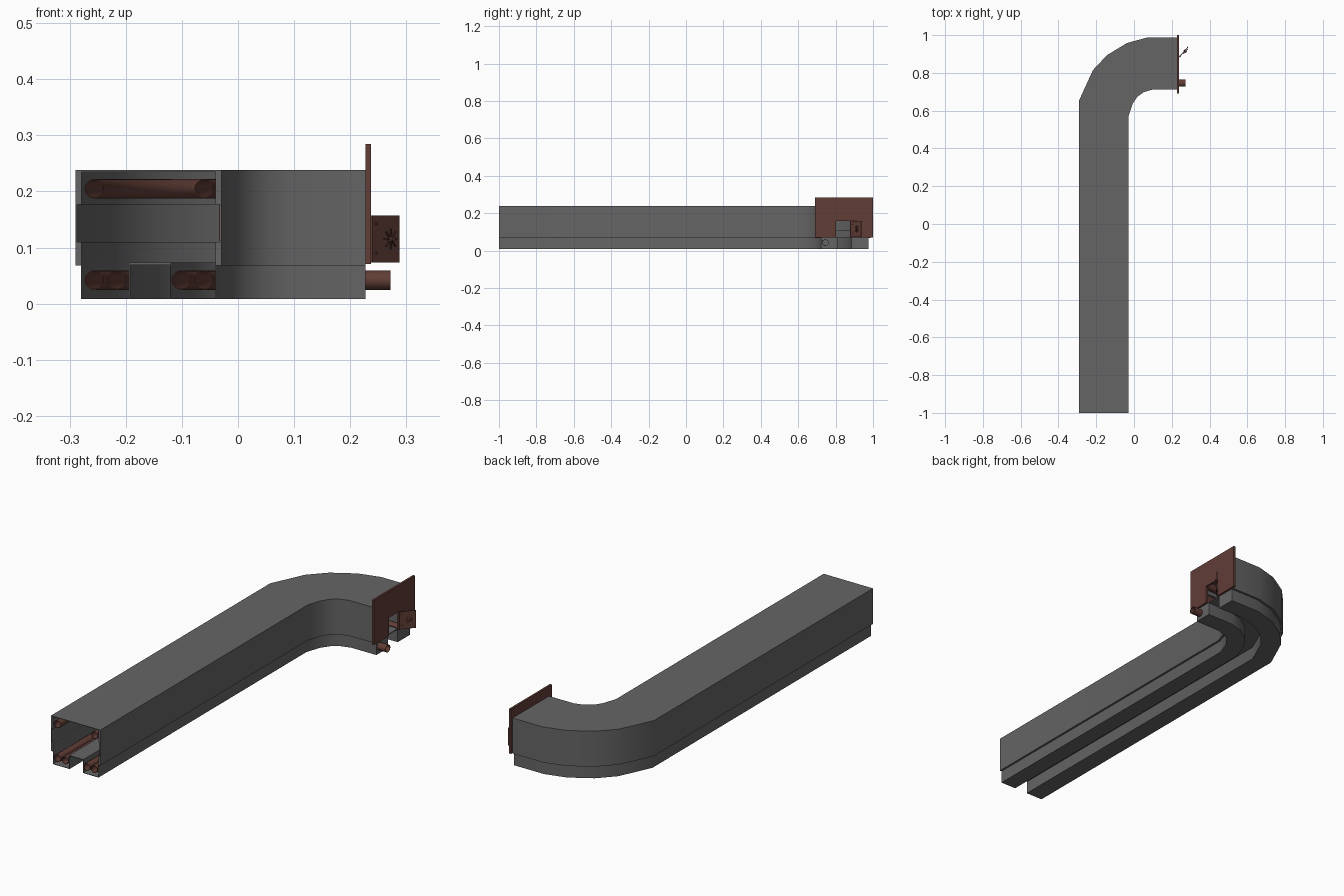
import bpy, bmesh, math
from mathutils import Vector, Matrix

if "Cube" in bpy.data.objects:
    bpy.data.objects.remove(bpy.data.objects["Cube"])


def material(name, rgb):
    m = bpy.data.materials.new(name)
    m.diffuse_color = (*rgb, 1)
    m.use_nodes = True
    m.node_tree.nodes["Principled BSDF"].inputs["Base Color"].default_value = m.diffuse_color
    return m


GREY = material("duct grey", (0.13, 0.13, 0.13))
BROWN = material("red brown", (0.12, 0.047, 0.037))

# Plan stations of the duct: (outer edge, inner edge), straight run then bend
XL, XR = -0.29, -0.029
PATH = [((XL, -1), (XR, -1)),
        ((XL, 0.656), (XR, 0.571)),
        ((-0.217, 0.815), (-0.007, 0.637)),
        ((-0.143, 0.894), (0.018, 0.674)),
        ((-0.037, 0.958), (0.052, 0.698)),
        ((0.069, 0.987), (0.095, 0.711)),
        ((0.227, 0.987), (0.227, 0.712))]


def finish(name, bm, mat):
    bmesh.ops.recalc_face_normals(bm, faces=bm.faces)
    me = bpy.data.meshes.new(name)
    bm.to_mesh(me)
    bm.free()
    me.materials.append(mat)
    ob = bpy.data.objects.new(name, me)
    bpy.context.collection.objects.link(ob)
    bpy.context.view_layer.objects.active = ob
    ob.select_set(True)
    bpy.ops.object.shade_smooth_by_angle(angle=math.radians(30))
    ob.select_set(False)
    return ob


def sweep(name, loops, path, mat):
    """Sweep closed (x, z) loops of the front section along the stations."""
    bm = bmesh.new()
    ends = ([], [])
    for loop in loops:
        rings = []
        for l, r in path:
            l, r = Vector((*l, 0)), Vector((*r, 0))
            rings.append([bm.verts.new(l.lerp(r, (x - XL) / (XR - XL)) + Vector((0, 0, z)))
                          for x, z in loop])
        n = len(loop)
        for a, b in zip(rings, rings[1:]):
            for i in range(n):
                j = (i + 1) % n
                bm.faces.new((a[i], a[j], b[j], b[i]))
        for k, ring in ((0, rings[0]), (1, rings[-1])):
            ends[k].extend(bm.edges.get((ring[i], ring[(i + 1) % n])) for i in range(n))
    for e in ends:
        bmesh.ops.triangle_fill(bm, edges=e, use_beauty=True)
    return finish(name, bm, mat)


def circle(x, z, r, n=16):
    return [(x + r * math.cos(2 * math.pi * i / n), z + r * math.sin(2 * math.pi * i / n))
            for i in range(n)]


def rect(x0, x1, z0, z1):
    return [(x0, z0), (x1, z0), (x1, z1), (x0, z1)]


# Duct shell: wide body, two lower channels, slot between, grooved inner walls
outer = [(XL, 0.068), (XL, 0.238), (XR, 0.238), (XR, 0.068), (-0.039, 0.068), (-0.039, 0.008),
         (-0.121, 0.008), (-0.121, 0.069), (-0.192, 0.069), (-0.192, 0.008),
         (-0.28, 0.008), (-0.28, 0.068)]
inner = [(-0.279, 0.11), (-0.287, 0.11), (-0.287, 0.177), (-0.279, 0.177), (-0.279, 0.235),
         (-0.04, 0.235), (-0.04, 0.177), (-0.032, 0.177), (-0.032, 0.11), (-0.04, 0.11),
         (-0.04, 0.01), (-0.119, 0.01), (-0.119, 0.073), (-0.194, 0.073),
         (-0.194, 0.01), (-0.279, 0.01)]
sweep("duct_shell", [outer, inner], PATH, GREY)

# Thin strip lying in the groove of the inner wall
sweep("groove_strip", [rect(-0.0335, -0.0322, 0.112, 0.175)], PATH, BROWN)

# Covers closing the lower channels at the far end
tail = [((0.222, 0.987), (0.222, 0.712)), ((0.2265, 0.987), (0.2265, 0.712))]
for i, (a, b) in enumerate(((-0.279, -0.194), (-0.119, -0.04))):
    sweep(f"channel_cover_{i}", [rect(a, b, 0.01, 0.073)], tail, GREY)

# Pipes: two upper, four lower; the innermost one pokes out of the end
inside = PATH[:-1] + [tail[0]]
stub = PATH[:-1] + [((0.272, 0.987), (0.272, 0.712))]
for i, (x, z) in enumerate(((-0.256, 0.205), (-0.06, 0.205), (-0.256, 0.042),
                            (-0.216, 0.042), (-0.101, 0.042), (-0.061, 0.042))):
    sweep(f"pipe_{i}", [circle(x, z, 0.0175), circle(x, z, 0.0155)],
          stub if i == 5 else inside, BROWN)

# End plate with a doorway notch
bm = bmesh.new()
outline = [(0.69, 0.071), (0.802, 0.071), (0.802, 0.158), (0.878, 0.158), (0.878, 0.071),
           (1.0, 0.071), (1.0, 0.285), (0.69, 0.285)]
face = bm.faces.new([bm.verts.new((0.227, y, z)) for y, z in outline])
ext = bmesh.ops.extrude_face_region(bm, geom=[face])["geom"]
bmesh.ops.translate(bm, vec=(0.01, 0, 0), verts=[v for v in ext if isinstance(v, bmesh.types.BMVert)])
finish("end_plate", bm, BROWN)

# Hinged flap standing ajar: local x along the flap, local y its thickness
FLAP = Matrix.Translation((0.238, 0.882, 0.115)) @ Matrix.Rotation(math.atan2(0.058, 0.05), 4, 'Z')


def flap_part(name, size, loc, spin=0):
    bm = bmesh.new()
    bmesh.ops.create_cube(bm, size=1, matrix=FLAP @ Matrix.Translation(loc)
                          @ Matrix.Rotation(spin, 4, 'Y') @ Matrix.Diagonal((*size, 1)))
    finish(name, bm, BROWN)


def flap_disc(name, r, depth, loc):
    bm = bmesh.new()
    bmesh.ops.create_cone(bm, cap_ends=True, segments=12, radius1=r, radius2=r, depth=depth,
                          matrix=FLAP @ Matrix.Translation(loc) @ Matrix.Rotation(math.pi / 2, 4, 'X'))
    finish(name, bm, BROWN)


flap_part("flap", (0.074, 0.004, 0.084), (0.037, 0, 0))
# Spoked handle and hinge screws on the flap
flap_disc("handle_hub", 0.005, 0.018, (0.046, -0.004, 0))
for k in range(4):
    flap_part(f"handle_spoke_{k}", (0.036, 0.003, 0.002), (0.046, -0.006, 0), k * math.pi / 4)
for k, z in enumerate((-0.025, 0.028)):
    flap_disc(f"hinge_screw_{k}", 0.003, 0.008, (0.01, 0, z))
